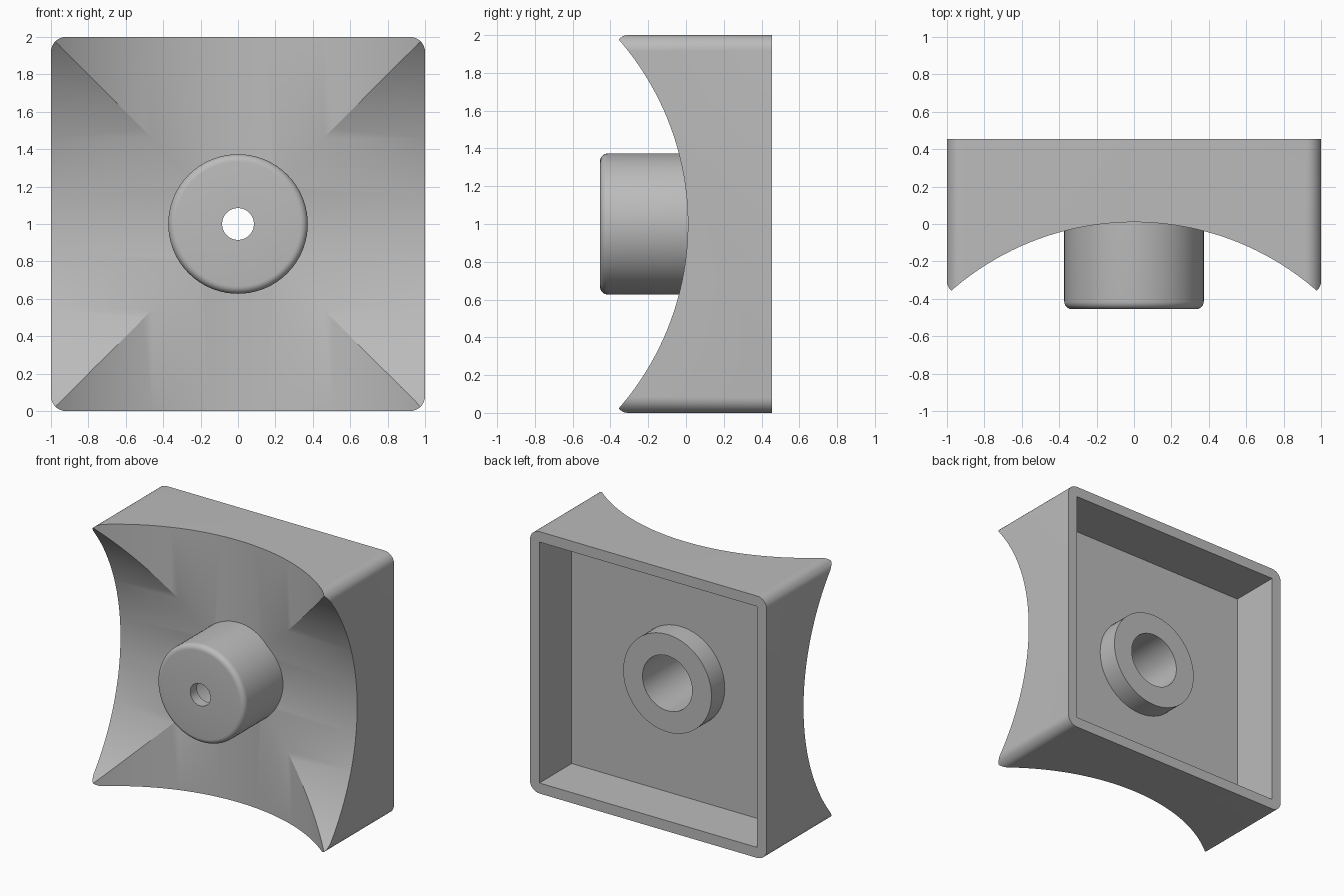
import bpy, bmesh, math
from mathutils import Matrix, Vector

cube = bpy.data.objects.get("Cube")
if cube:
    bpy.data.objects.remove(cube, do_unlink=True)

MID = Vector((0, 0, 1))      # centre of the square front
BACK, FLOOR = 0.455, 0.065   # rear rim and recess floor
ARC_R, ARC_TOP = 1.485, 0.01  # concave front sweep

grey = bpy.data.materials.new("light grey")
grey.use_nodes = True
tone = (0.5, 0.5, 0.5, 1)
grey.diffuse_color = tone
grey.node_tree.nodes["Principled BSDF"].inputs["Base Color"].default_value = tone


def make(name, bm):
    bmesh.ops.recalc_face_normals(bm, faces=bm.faces)
    mesh = bpy.data.meshes.new(name)
    bm.to_mesh(mesh)
    bm.free()
    ob = bpy.data.objects.new(name, mesh)
    bpy.context.collection.objects.link(ob)
    return ob


def select(ob):
    bpy.ops.object.select_all(action="DESELECT")
    ob.select_set(True)
    bpy.context.view_layer.objects.active = ob


def cylinder(name, axis, radius, length, centre, segments):
    bm = bmesh.new()
    turn = Vector((0, 0, 1)).rotation_difference(Vector(axis)).to_matrix().to_4x4()
    bmesh.ops.create_cone(bm, cap_ends=True, segments=segments, radius1=radius,
                          radius2=radius, depth=length,
                          matrix=Matrix.Translation(centre) @ turn)
    return make(name, bm)


def box(name, half, y0, y1, corner=0):
    bm = bmesh.new()
    size = Matrix.Diagonal((2 * half, y1 - y0, 2 * half, 1))
    bmesh.ops.create_cube(bm, size=1, matrix=Matrix.Translation(
        MID + Vector((0, (y0 + y1) / 2, 0))) @ size)
    if corner:
        edges = [e for e in bm.edges
                 if abs(e.verts[0].co.y - e.verts[1].co.y) > 0.1]
        bmesh.ops.bevel(bm, geom=edges, offset=corner, segments=8,
                        profile=0.5, affect="EDGES")
    return make(name, bm)


def cut(ob, cutter):
    cutter.hide_render = True
    mod = ob.modifiers.new("cut", "BOOLEAN")
    mod.operation, mod.solver, mod.object = "DIFFERENCE", "EXACT", cutter
    select(ob)
    bpy.ops.object.modifier_apply(modifier=mod.name)
    bpy.data.objects.remove(cutter, do_unlink=True)


def finish(ob):
    ob.data.materials.clear()
    ob.data.materials.append(grey)
    select(ob)
    bpy.ops.object.shade_smooth_by_angle(angle=math.radians(25))


# Square housing with rounded corners, hollowed from behind
housing = box("housing", 1, -0.5, BACK, 0.08)
cut(housing, box("recess_cutter", 0.92, FLOOR, 1))

# Two crossing concave sweeps shape the front
sweep = MID + Vector((0, ARC_TOP - ARC_R, 0))
for axis in ((1, 0, 0), (0, 0, 1)):
    cut(housing, cylinder("sweep_cutter", axis, ARC_R, 4, sweep, 180))

# Opening through the web, hidden inside the hub wall
cut(housing, cylinder("web_cutter", (0, 1, 0), 0.29, 1, MID, 64))
finish(housing)

# Hub: turned ring with rounded front edge, bore and small front hole
R, FRONT, REAR, FILLET = 0.373, -0.455, 0.225, 0.04
profile = [(0.085, FRONT)]
for i in range(7):
    a = math.pi / 2 * i / 6
    profile.append((R - FILLET + FILLET * math.sin(a),
                    FRONT + FILLET - FILLET * math.cos(a)))
profile += [(R, REAR), (0.21, REAR), (0.21, -0.375), (0.085, -0.375)]
bm = bmesh.new()
verts = [bm.verts.new(MID + Vector((r, y, 0))) for r, y in profile]
edges = [bm.edges.new((v, verts[i - 1])) for i, v in enumerate(verts)]
bmesh.ops.spin(bm, geom=verts + edges, cent=MID, axis=(0, 1, 0),
               angle=math.tau, steps=72, use_merge=True)
bmesh.ops.remove_doubles(bm, verts=bm.verts, dist=0.0001)
finish(make("hub", bm))
